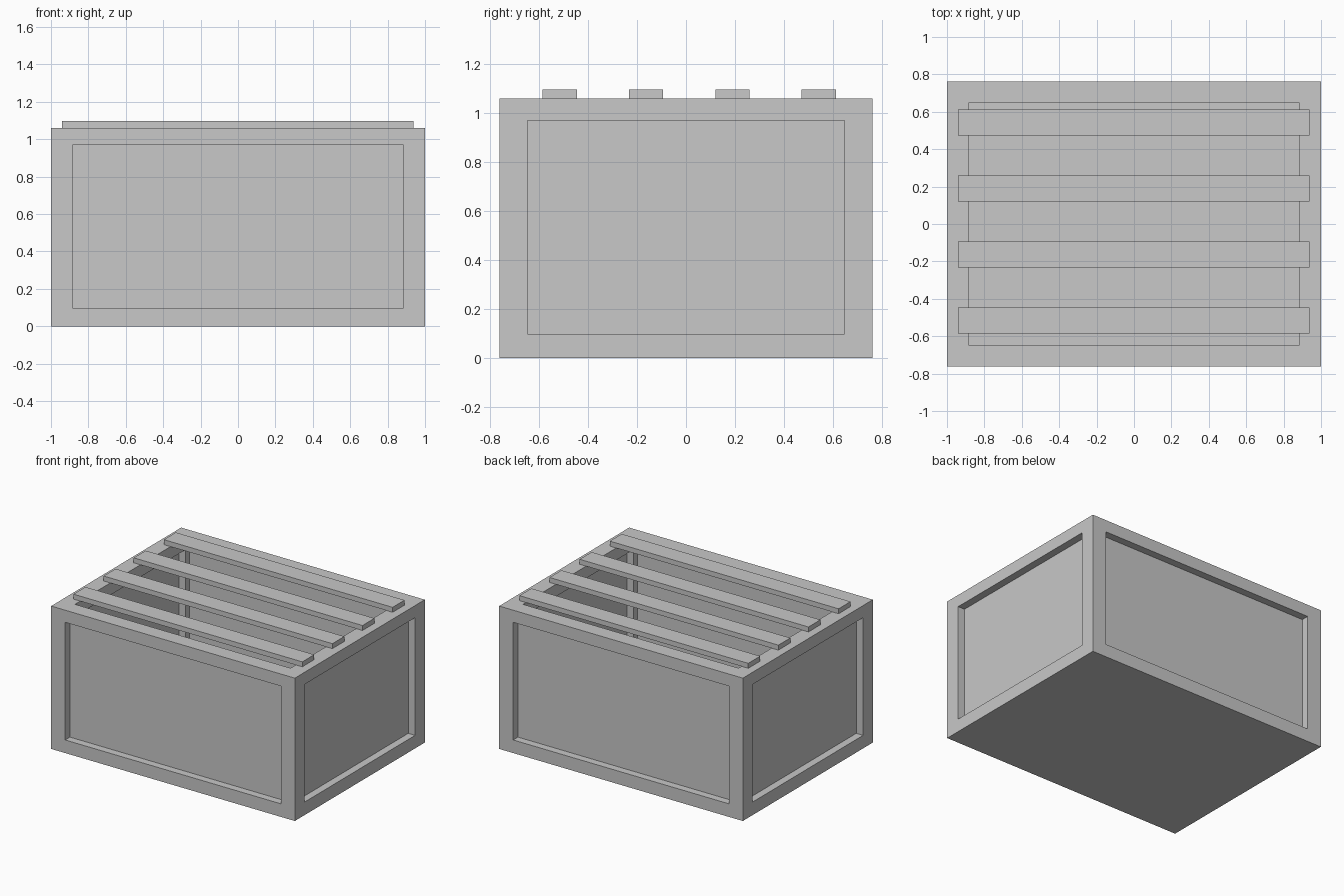
import bpy

cube = bpy.data.objects.get("Cube")
if cube:
    bpy.data.objects.remove(cube, do_unlink=True)

grey = bpy.data.materials.new("light_grey")
grey.use_nodes = True
COLOUR = (0.58, 0.58, 0.58, 1)
grey.diffuse_color = COLOUR
grey.node_tree.nodes["Principled BSDF"].inputs["Base Color"].default_value = COLOUR


def box(name, low, high):
    """Axis-aligned box between two corners."""
    bpy.ops.mesh.primitive_cube_add(size=1, location=[(a + b) / 2 for a, b in zip(low, high)])
    ob = bpy.context.object
    ob.name = name
    ob.scale = [b - a for a, b in zip(low, high)]
    bpy.ops.object.transform_apply(location=False, rotation=False, scale=True)
    ob.data.materials.append(grey)
    return ob


def cut(target, cutter):
    """Subtract the cutter, then remove it."""
    mod = target.modifiers.new("cut", "BOOLEAN")
    mod.operation = "DIFFERENCE"
    mod.solver = "EXACT"
    mod.object = cutter
    bpy.context.view_layer.objects.active = target
    bpy.ops.object.modifier_apply(modifier=mod.name)
    bpy.data.objects.remove(cutter, do_unlink=True)


X, Y, Z = 1.0, 0.762, 1.06             # outer half width, half depth, height
IX, IY = 0.885, 0.648                  # inner half sizes
RAIL_LOW, RAIL_HIGH = 0.097, 0.97      # side window heights
RECESS, PANEL, FLOOR = 0.056, 0.008, 0.05

# Frame: hollow crate with a window through each pair of sides
frame = box("crate_frame", (-X, -Y, 0), (X, Y, Z))
cut(frame, box("hollow_cutter", (-IX, -IY, FLOOR), (IX, IY, Z + 1)))
cut(frame, box("front_back_cutter", (-IX, -2, RAIL_LOW), (IX, 2, RAIL_HIGH)))
cut(frame, box("side_cutter", (-2, -IY, RAIL_LOW), (2, IY, RAIL_HIGH)))

# Thin panels set back inside the windows
for name, side in (("front_panel", -1), ("back_panel", 1)):
    a, b = sorted((side * (Y - RECESS), side * (Y - RECESS - PANEL)))
    box(name, (-IX, a, RAIL_LOW), (IX, b, RAIL_HIGH))
for name, side in (("right_panel", -1), ("left_panel", 1)):
    a, b = sorted((side * (X - RECESS), side * (X - RECESS - PANEL)))
    box(name, (a, -IY, RAIL_LOW), (b, IY, RAIL_HIGH))

# Slats lying across the open top
for i in range(4):
    y = -0.516 + i * 0.353
    box(f"top_slat_{i + 1}", (-0.94, y - 0.07, Z), (0.938, y + 0.07, Z + 0.037))
